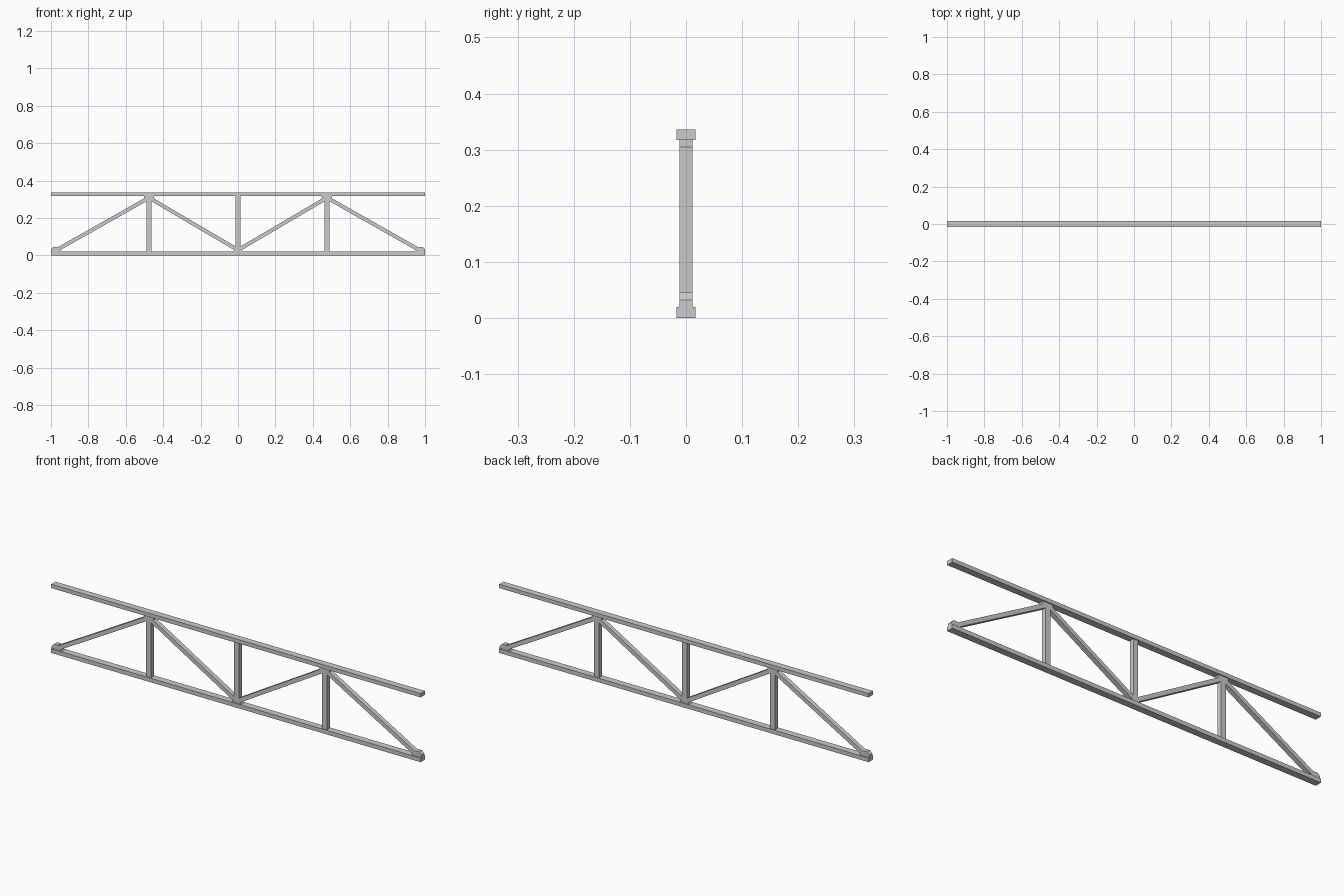
import bpy, bmesh
from mathutils import Vector

if "Cube" in bpy.data.objects:
    bpy.data.objects.remove(bpy.data.objects["Cube"])

CHORD_Y, WEB_Y = 0.0165, 0.0115   # half depths
PANEL = 0.476                     # post spacing


def prism(name, profile, half_y):
    """Extrude an x-z outline symmetrically along y."""
    bm = bmesh.new()
    face = bm.faces.new([bm.verts.new((x, -half_y, z)) for x, z in profile])
    ext = bmesh.ops.extrude_face_region(bm, geom=[face])
    moved = [v for v in ext["geom"] if isinstance(v, bmesh.types.BMVert)]
    bmesh.ops.translate(bm, verts=moved, vec=(0, 2 * half_y, 0))
    bmesh.ops.recalc_face_normals(bm, faces=bm.faces)
    mesh = bpy.data.meshes.new(name)
    bm.to_mesh(mesh)
    bm.free()
    obj = bpy.data.objects.new(name, mesh)
    bpy.context.collection.objects.link(obj)
    return obj


def box(name, x0, x1, z0, z1, half_y):
    return prism(name, [(x0, z0), (x1, z0), (x1, z1), (x0, z1)], half_y)


def bar(name, start, end, width):
    """Straight bar between two x-z points."""
    a, b = Vector(start), Vector(end)
    d = (b - a).normalized()
    n = Vector((-d.y, d.x)) * width / 2
    return prism(name, [a - n, b - n, b + n, a + n], WEB_Y)


# Long top and bottom chords
box("bottom_chord", -1, 1, 0, 0.02, CHORD_Y)
box("top_chord", -1, 1, 0.317, 0.336, CHORD_Y)

# Upright posts
for label, x in (("left", -PANEL), ("centre", 0), ("right", PANEL)):
    box(f"{label}_post", x - 0.013, x + 0.013, 0.02, 0.317, WEB_Y)

# Centre foot gusset
prism("centre_gusset", [(-0.026, 0.02), (0.026, 0.02), (0.014, 0.032), (-0.014, 0.032)], WEB_Y)

for label, s in (("left", -1), ("right", 1)):
    # Sloping web bars
    bar(f"{label}_outer_diagonal", (s * 0.965, 0.031), (s * PANEL, 0.308), 0.02)
    bar(f"{label}_inner_diagonal", (s * 0.005, 0.031), (s * PANEL, 0.308), 0.02)
    # Gusset under the top chord
    x = s * PANEL
    prism(f"{label}_top_gusset", [(x - 0.026, 0.317), (x - 0.026, 0.305),
                                  (x + 0.026, 0.305), (x + 0.026, 0.317)], WEB_Y)
    # Chamfered end block
    prism(f"{label}_end_block", [(s * 1.0, 0.02), (s * 1.0, 0.032), (s * 0.987, 0.045),
                                 (s * 0.968, 0.045), (s * 0.946, 0.02)], WEB_Y)
